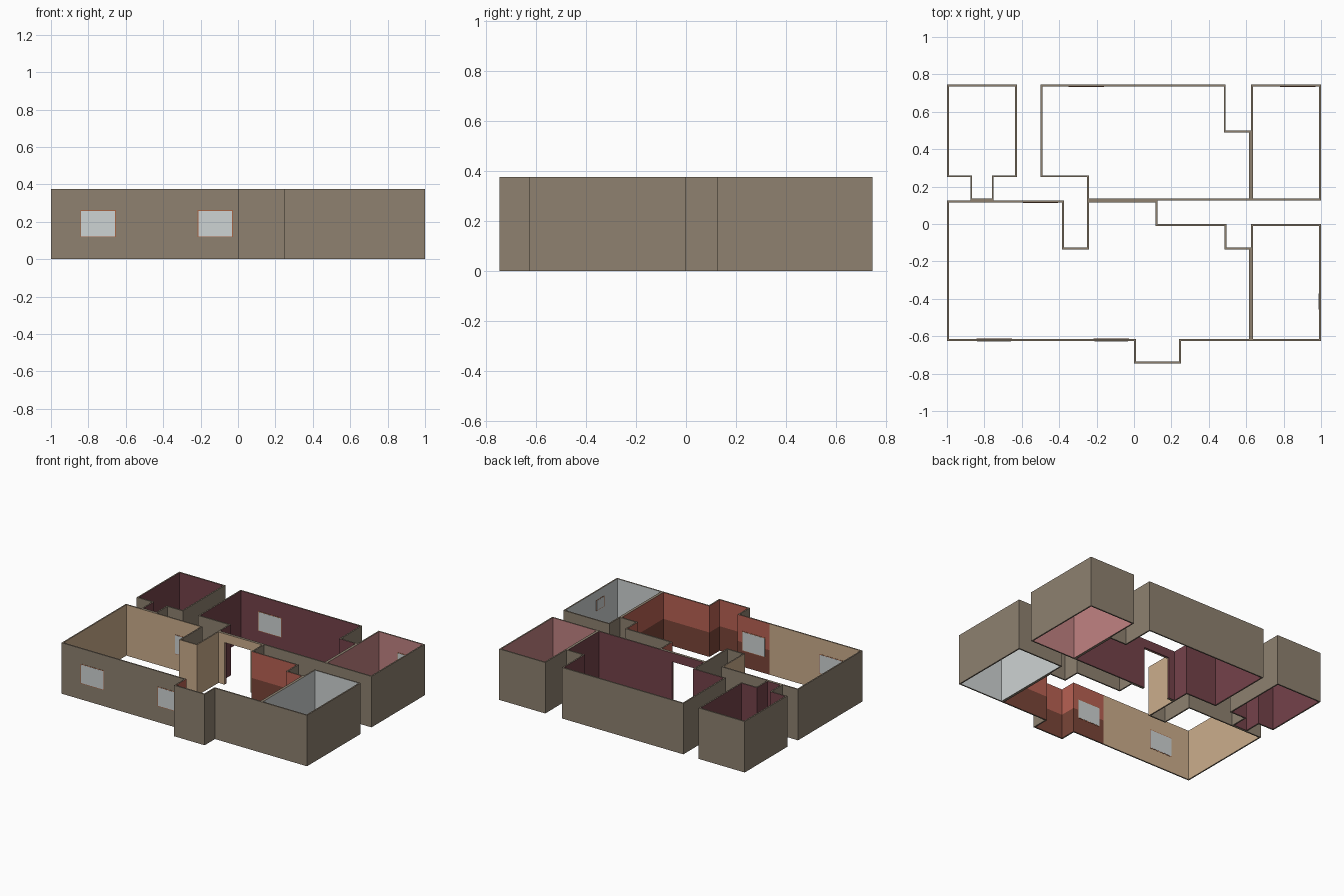
import bpy, bmesh
from mathutils import Vector

if "Cube" in bpy.data.objects:
    bpy.data.objects.remove(bpy.data.objects["Cube"])

H, T, YM = 0.375, 0.01, 0.745          # wall height, wall thickness, half depth
DOOR = (-0.19, 0.02, 0.31)             # doorway between hall and lounge
RAIL = 0.18                            # top of the darker lower band

def srgb(*c):
    return tuple(((v / 255 + 0.055) / 1.055) ** 2.4 for v in c) + (1.0,)

COLOURS = {
    "outer_taupe": srgb(142, 129, 112),
    "maroon": srgb(116, 66, 74),
    "pink": srgb(193, 130, 130),
    "pale_grey": srgb(206, 211, 211),
    "beige": srgb(204, 174, 140),
    "brick_red": srgb(184, 97, 83),
    "dark_red_brown": srgb(122, 69, 56),
    "window_frame_brown": srgb(165, 102, 70),
}
NAMES = list(COLOURS)
MATS = {}
for n, c in COLOURS.items():
    MATS[n] = bpy.data.materials.new(n)
    MATS[n].diffuse_color = c

# Room outlines, counter-clockwise, on the outer wall line
ROOMS = {
    "back_left_room": [(-1, .25), (-.875, .25), (-.875, .125), (-.75, .125),
                       (-.75, .25), (-.625, .25), (-.625, YM), (-1, YM)],
    "back_lounge": [(-.25, .125), (DOOR[0], .125), (DOOR[1], .125), (.125, .125),
                    (.625, .125), (.625, .5), (.49, .5), (.49, YM),
                    (-.5, YM), (-.5, .25), (-.25, .25)],
    "back_right_room": [(.625, .125), (1, .125), (1, YM), (.625, YM), (.625, .5)],
    "front_right_room": [(.625, -.625), (1, -.625), (1, 0), (.625, 0), (.625, -.125)],
    "main_hall": [(-1, -.625), (-.25, -.625), (0, -.625), (0, -YM), (.25, -YM),
                  (.25, -.625), (.625, -.625), (.625, -.125), (.495, -.125),
                  (.495, 0), (.125, 0), (.125, .125), (DOOR[1], .125),
                  (DOOR[0], .125), (-.25, .125), (-.25, -.125), (-.375, -.125),
                  (-.375, .125), (-.75, .125), (-.875, .125), (-1, .125)],
}
PAINT = {"back_left_room": "maroon", "back_lounge": "maroon",
         "back_right_room": "pink", "front_right_room": "pale_grey"}
EDGES = {(p[i], p[(i + 1) % len(p)]) for p in ROOMS.values() for i in range(len(p))}

def wall_paint(room, mid):
    if room != "main_hall":
        return PAINT[room]
    red = mid.x > 0.1 or (mid.y < -0.6 and mid.x > -0.25)
    return "brick_red" if red else "beige"

def is_door(p, q):
    return {p, q} == {(DOOR[0], .125), (DOOR[1], .125)}

def build_room(room, pts):
    bm = bmesh.new()
    n = len(pts)
    P = [Vector(p) for p in pts]
    norm = []
    for i in range(n):
        d = (P[(i + 1) % n] - P[i]).normalized()
        norm.append(Vector((-d.y, d.x)))
    # inner corners: shift by both neighbouring wall normals
    I = []
    for i in range(n):
        a, b = norm[i - 1], norm[i]
        I.append(P[i] + T * (b if a.dot(b) > 0.5 else a + b))

    def quad(cs, mat):
        f = bm.faces.new([bm.verts.new((c.x, c.y, z)) for c, z in cs])
        f.material_index = NAMES.index(mat)

    for i in range(n):
        j = (i + 1) % n
        p, q, pi, qi = P[i], P[j], I[i], I[j]
        door = is_door(pts[i], pts[j])
        z0 = DOOR[2] if door else 0.0
        # outer skin, left out where two rooms share the wall
        if (pts[j], pts[i]) not in EDGES:
            quad([(p, z0), (q, z0), (q, H), (p, H)], "outer_taupe")
        # painted inner skin
        paint = wall_paint(room, (p + q) / 2)
        bands = [(z0, H, paint)]
        if paint == "brick_red":
            bands = [(0, RAIL, "dark_red_brown"), (RAIL, H, paint)]
        for a, b, m in bands:
            quad([(qi, a), (pi, a), (pi, b), (qi, b)], m)
        # top and underside
        quad([(p, H), (q, H), (qi, H), (pi, H)], "outer_taupe")
        quad([(pi, z0), (qi, z0), (q, z0), (p, z0)], paint if door else "outer_taupe")
        if door:  # door jambs
            quad([(p, 0), (pi, 0), (pi, z0), (p, z0)], paint)
            quad([(qi, 0), (q, 0), (q, z0), (qi, z0)], paint)
    bmesh.ops.remove_doubles(bm, verts=bm.verts, dist=1e-5)
    me = bpy.data.meshes.new(room + "_walls")
    bm.to_mesh(me)
    bm.free()
    for m in NAMES:
        me.materials.append(MATS[m])
    bpy.context.collection.objects.link(bpy.data.objects.new(room + "_walls", me))

for room, pts in ROOMS.items():
    build_room(room, pts)

def plate(name, centre, size, mat):
    bm = bmesh.new()
    bmesh.ops.create_cube(bm, size=1)
    bmesh.ops.scale(bm, vec=size, verts=bm.verts)
    me = bpy.data.meshes.new(name)
    bm.to_mesh(me)
    bm.free()
    me.materials.append(MATS[mat])
    ob = bpy.data.objects.new(name, me)
    ob.location = centre
    bpy.context.collection.objects.link(ob)

def window(name, centre, w, h, axis):
    # thin frame plate with a slightly prouder pane
    for part, grow, depth, mat in (("frame", 0.004, 0.003, "window_frame_brown"),
                                   ("pane", -0.004, 0.005, "pale_grey")):
        ww, hh = w + grow, h + grow
        size = (ww, depth, hh) if axis == "y" else (depth, ww, hh)
        plate(f"{name}_{part}", centre, size, mat)

# Front windows, inside and outside of the wall
for side, x in (("left", -.748), ("right", -.122)):
    window(f"front_{side}_window_outside", (x, -.625, .19), .185, .14, "y")
    window(f"front_{side}_window_inside", (x, -.625 + T, .19), .185, .14, "y")
# Inner windows on the back-facing walls
window("lounge_window", (-.255, YM - T, .19), .185, .14, "y")
window("back_right_window", (.875, YM - T, .19), .185, .14, "y")
window("hall_back_window", (-.5, .125 - T, .19), .185, .14, "y")
# Small window in the grey room
window("small_side_window", (1 - T, -.415, .27), .09, .075, "x")

for m in bpy.data.materials:
    if m.users and not m.is_grease_pencil:
        m.use_nodes = True
        m.node_tree.nodes["Principled BSDF"].inputs["Base Color"].default_value = m.diffuse_color
